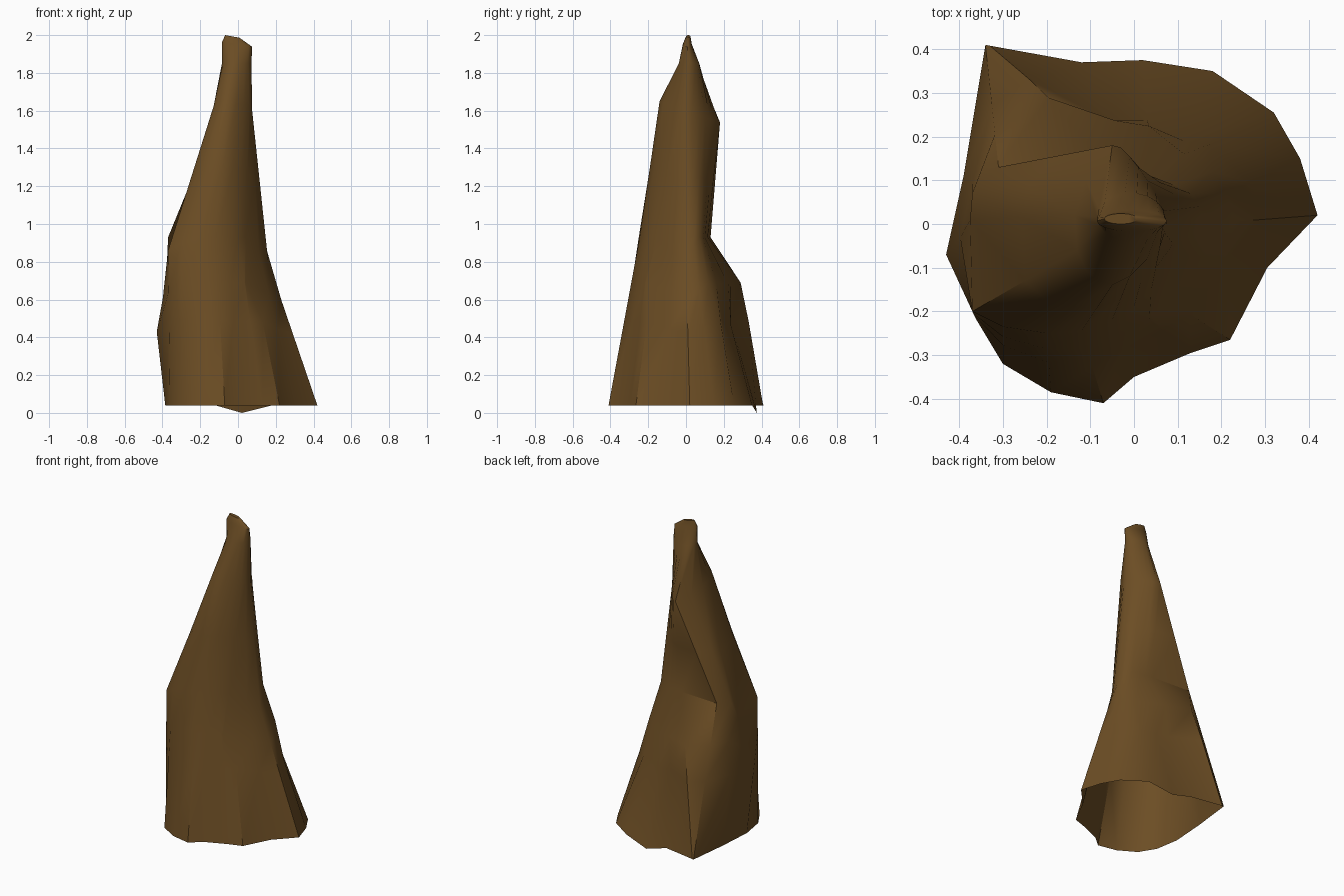
import bpy
import math
from mathutils import Vector

cube = bpy.data.objects.get("Cube")
if cube:
    bpy.data.objects.remove(cube, do_unlink=True)

# Single bark-brown material
brown = bpy.data.materials.new("bark brown")
brown.use_nodes = True
color = (0.15, 0.075, 0.018, 1)
brown.diffuse_color = color
shader = brown.node_tree.nodes["Principled BSDF"]
shader.inputs["Base Color"].default_value = color
shader.inputs["Roughness"].default_value = 0.9

# Key cross-sections, counter-clockwise from +x
FOOT = [(.42, .02), (.38, .15), (.32, .255), (.18, .35), (.02, .375), (-.12, .37),
        (-.33, .408), (-.34, .41), (-.37, .15), (-.385, -.07), (-.36, -.22), (-.3, -.32),
        (-.19, -.385), (-.07, -.41), (0, -.35), (.13, -.295), (.22, -.265), (.305, -.1)]
SHOULDER = [(.16, 0), (.15, .04), (.13, .07), (.09, .09), (.04, .1), (0, .105),
            (-.05, .115), (-.31, .13), (-.37, .07), (-.375, .01), (-.37, -.2), (-.3, -.235),
            (-.2, -.25), (-.12, -.245), (-.05, -.22), (0, -.19), (.04, -.15), (.11, -.07)]
RIDGE = [(.075, 0), (.07, .03), (.05, .07), (.03, .1), (.01, .13), (-.01, .155),
         (-.03, .175), (-.05, .18), (-.11, .1), (-.135, .02), (-.13, -.06), (-.11, -.105),
         (-.08, -.13), (-.05, -.14), (-.01, -.12), (.03, -.08), (.06, -.05), (.07, -.02)]
SIDES = len(FOOT)


def lift(outline, z, tilt=0):
    """Place a flat outline at a height, optionally leaning with depth."""
    return [Vector((x, y, z + tilt * y)) for x, y in outline]


def blend(low, high, t):
    return [a.lerp(b, t) for a, b in zip(low, high)]


def nudge(ring, moves):
    """Shift chosen ribs sideways to form bulges and hollows."""
    for rib, (dx, dy) in moves.items():
        ring[rib] += Vector((dx, dy, 0))
    return ring


def oval(cx, cy, rx, ry, z, slope=0):
    ring = []
    for i in range(SIDES):
        a = math.tau * i / SIDES
        x, y = rx * math.cos(a), ry * math.sin(a)
        ring.append(Vector((cx + x, cy + y, z + slope * x)))
    return ring


# Flared foot, broad shoulder and narrow upper ridge
foot = lift(FOOT, .04)
foot[4].z = 0
shoulder = lift(SHOULDER, .93)
for rib, z in {0: .8, 1: .87, 9: .82, 10: .86, 11: .9, 17: .85}.items():
    shoulder[rib].z = z
ridge = lift(RIDGE, 1.6, -.35)

# Left keel, back buttress, back hollow and front crease
belly = nudge(blend(foot, shoulder, .5),
              {2: (-.05, .02), 3: (-.02, -.03), 6: (-.05, .07),
               8: (-.02, 0), 9: (-.05, -.04)})
hump = nudge(blend(foot, shoulder, .73),
             {4: (0, .05), 5: (-.01, .06), 6: (-.07, .095),
              9: (-.02, -.02), 16: (-.05, -.03)})

# Pinched, flattened tip
neck = oval(-.007, .016, .078, .055, 1.85)
tip = oval(-.005, .007, .08, .024, 1.95, -.15)
crown = oval(-.03, .012, .038, .012, 1.993, -.18)

rings = [foot, belly, hump, shoulder, blend(shoulder, ridge, .5), ridge, neck, tip, crown]

# Loft the rings, open at the foot and closed at the crown
verts = [p for ring in rings for p in ring]
faces = []
for r in range(len(rings) - 1):
    for i in range(SIDES):
        j = (i + 1) % SIDES
        low, high = r * SIDES, (r + 1) * SIDES
        faces.append((low + i, low + j, high + j, high + i))
last = (len(rings) - 1) * SIDES
faces.append(tuple(range(last, last + SIDES)))

mesh = bpy.data.meshes.new("hollow_stump")
mesh.from_pydata(verts, [], faces)
mesh.materials.append(brown)
stump = bpy.data.objects.new("hollow_stump", mesh)
bpy.context.collection.objects.link(stump)

bpy.ops.object.select_all(action='DESELECT')
stump.select_set(True)
bpy.context.view_layer.objects.active = stump
bpy.ops.object.shade_smooth_by_angle(angle=math.radians(35))
